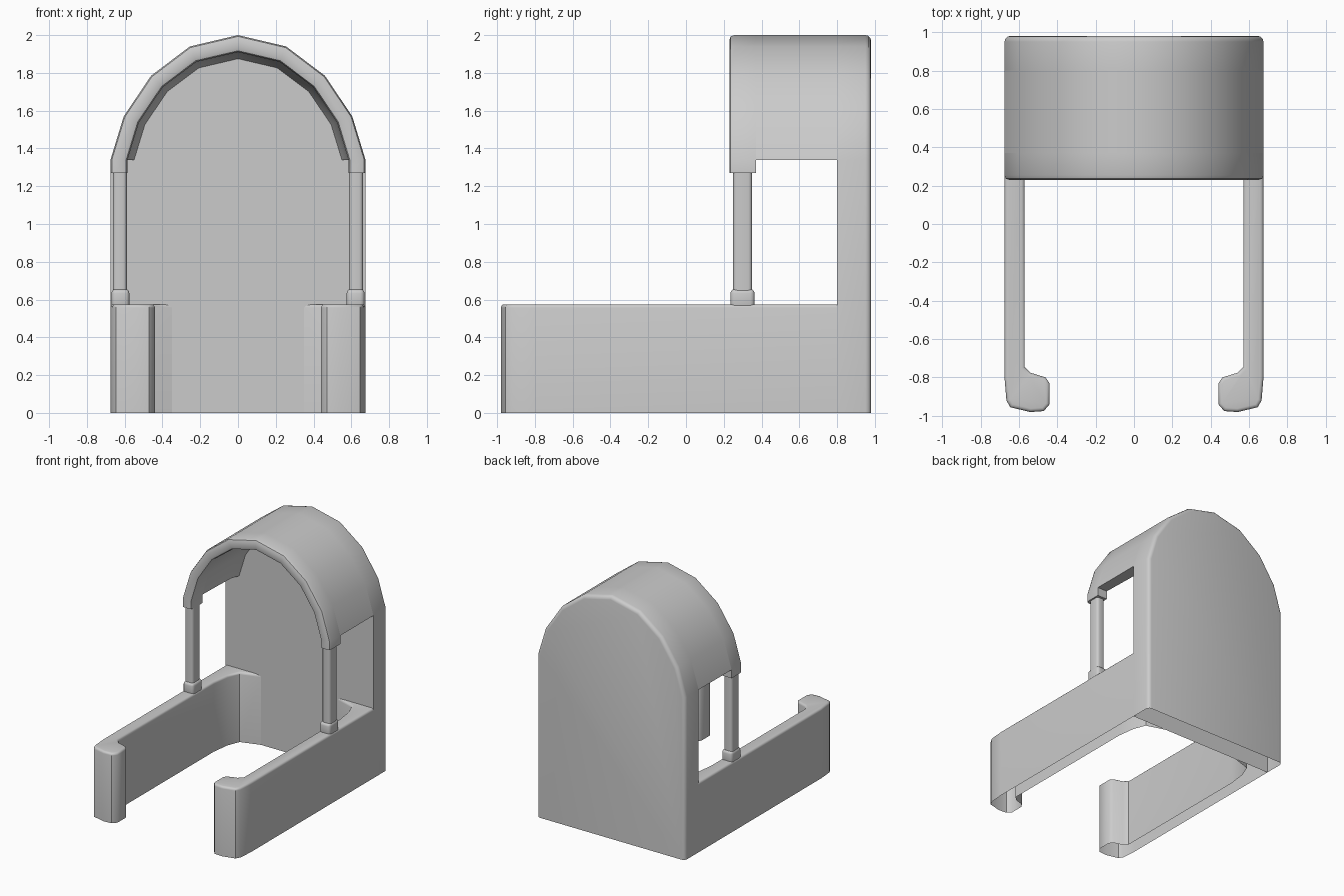
import bpy, bmesh, math
from mathutils import Vector

if "Cube" in bpy.data.objects:
    bpy.data.objects.remove(bpy.data.objects["Cube"])

SPRING = 1.34
HALF = [(0.675, SPRING), (0.605, 1.57), (0.46, 1.785), (0.255, 1.94), (0, 2.0)]


def arch(inset, foot):
    """Faceted arch outline, right foot to left foot, as (x, z) points."""
    sx = (0.675 - inset) / 0.675
    sz = (2 - SPRING - inset) / (2 - SPRING)
    right = [(x * sx, SPRING + (z - SPRING) * sz) for x, z in HALF]
    if foot < SPRING:
        right.insert(0, (right[0][0], foot))
    return right + [(-x, z) for x, z in reversed(right[:-1])]


def finish(name, bm, mirror=False):
    bmesh.ops.recalc_face_normals(bm, faces=bm.faces[:])
    me = bpy.data.meshes.new(name)
    bm.to_mesh(me)
    bm.free()
    ob = bpy.data.objects.new(name, me)
    bpy.context.collection.objects.link(ob)
    if mirror:
        ob.modifiers.new("mirror", 'MIRROR')
    bpy.ops.object.select_all(action='DESELECT')
    ob.select_set(True)
    bpy.context.view_layer.objects.active = ob
    bpy.ops.object.shade_smooth_by_angle(angle=math.radians(42))
    return ob


def prism(points, offset):
    bm = bmesh.new()
    base = bm.faces.new([bm.verts.new(p) for p in points])
    ext = bmesh.ops.extrude_face_region(bm, geom=[base], use_keep_orig=True)
    bmesh.ops.translate(bm, vec=Vector(offset),
                        verts=[v for v in ext['geom'] if isinstance(v, bmesh.types.BMVert)])
    bmesh.ops.recalc_face_normals(bm, faces=bm.faces[:])
    return bm


def bevel(bm, test, width):
    edges = [e for e in bm.edges if test(*[v.co for v in e.verts])]
    bmesh.ops.bevel(bm, geom=edges, offset=width, segments=3, profile=0.5, affect='EDGES')
    bm.normal_update()


def drop_faces(bm, test):
    faces = [f for f in bm.faces if test(f.normal, f.calc_center_median())]
    bmesh.ops.delete(bm, geom=faces, context='FACES')


def sweep(name, section, foot):
    """Sweep a closed (inset, y) section along the arch."""
    bm = bmesh.new()
    rows = [[bm.verts.new((x, y, z)) for x, z in arch(i, foot)] for i, y in section]
    for a, b in zip(rows, rows[1:] + rows[:1]):
        for k in range(len(a) - 1):
            bm.faces.new((a[k], a[k + 1], b[k + 1], b[k]))
    for k in (0, -1):
        bm.faces.new([r[k] for r in rows])
    return finish(name, bm)


def rounded_box(name, lo, hi, width, vertical_only=False):
    (x0, y0, z0), (x1, y1, z1) = lo, hi
    bm = prism([(x0, y0, z0), (x1, y0, z0), (x1, y1, z0), (x0, y1, z0)], (0, 0, z1 - z0))
    bevel(bm, lambda a, b: not vertical_only or abs(a.z - b.z) > 0.01, width)
    return finish(name, bm, mirror=True)


# Back panel with a softened rear edge and open underside
bm = prism([(x, 0.8, z) for x, z in arch(0, 0)], (0, 0.18, 0))
bevel(bm, lambda a, b: min(a.y, b.y) > 0.97 and max(a.z, b.z) > 0.01, 0.03)
drop_faces(bm, lambda n, c: n.z < -0.9 and c.z < 0.01)
finish("back_panel", bm)

# Low side walls with hooked front ends and open underside
plan = [(0.675, 0.8), (0.675, -0.8), (0.665, -0.92), (0.645, -0.955), (0.54, -0.98),
        (0.47, -0.975), (0.44, -0.94), (0.44, -0.83), (0.46, -0.8), (0.54, -0.775),
        (0.57, -0.745), (0.57, 0.5), (0.55, 0.65), (0.51, 0.75), (0.35, 0.8)]
bm = prism([(x, y, 0) for x, y in plan], (0, 0, 0.575))
bevel(bm, lambda a, b: min(a.z, b.z) > 0.5 and min(a.y, b.y) < 0.79, 0.018)
drop_faces(bm, lambda n, c: n.z < -0.9 or (n.y > 0.95 and c.y > 0.799))
finish("side_wall", bm, mirror=True)

# Hood shell and its rounded front rim
sweep("hood", [(0, 0.37), (0, 0.8), (0.125, 0.8), (0.1, 0.72), (0.09, 0.37)], SPRING)
sweep("hood_rim", [(0.025, 0.23), (0.007, 0.236), (0, 0.255), (0, 0.37), (0.09, 0.37),
                   (0.09, 0.255), (0.083, 0.236), (0.065, 0.23)], 1.27)

# Window posts and collars
rounded_box("window_post", (0.588, 0.25, 0.56), (0.662, 0.35, 1.3), 0.02, True)
rounded_box("post_collar", (0.575, 0.235, 0.55), (0.67, 0.363, 0.655), 0.022)
